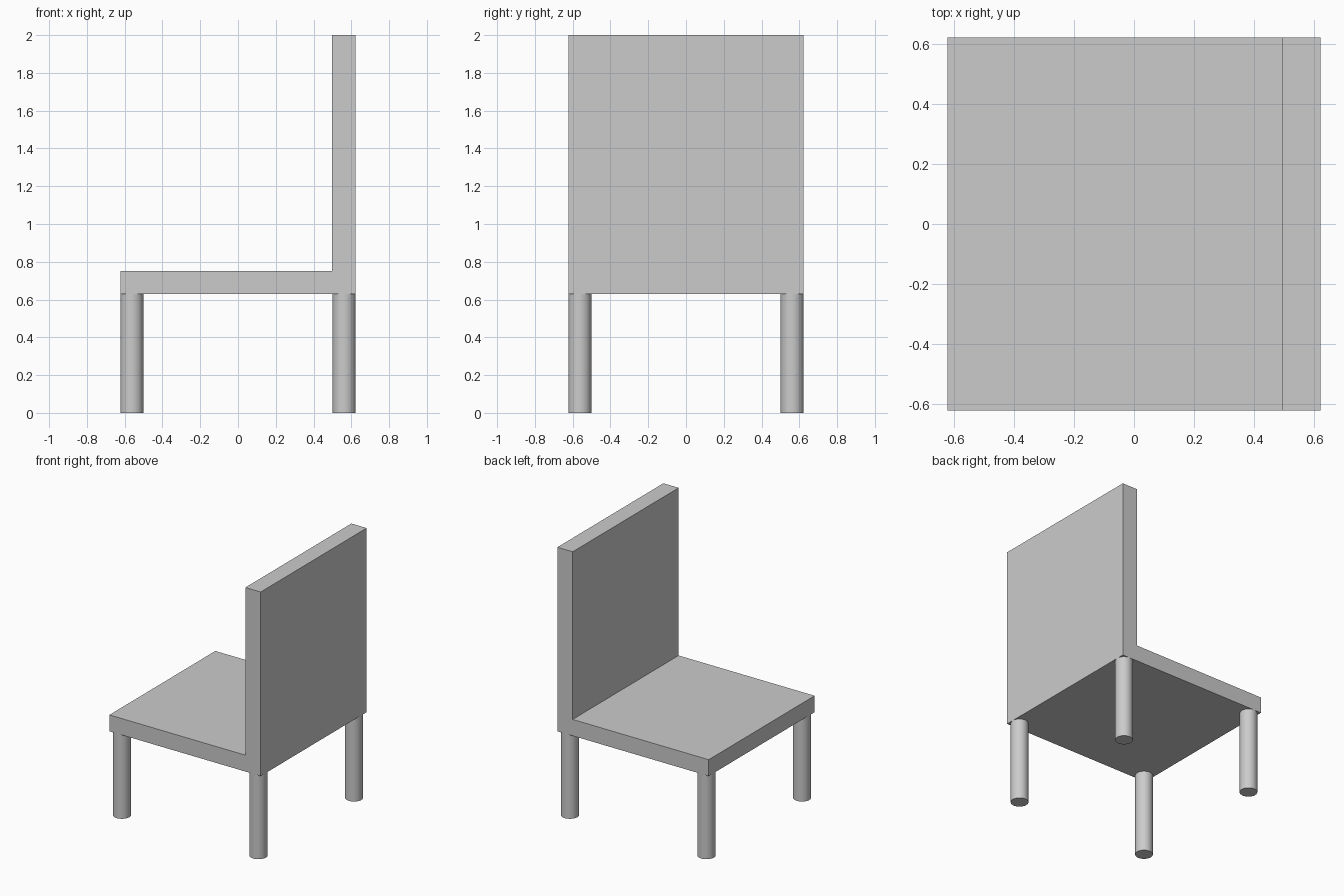
import bpy, bmesh

if "Cube" in bpy.data.objects:
    bpy.data.objects.remove(bpy.data.objects["Cube"])

HALF = 0.623           # half width and depth of the chair
BOTTOM, SEAT_TOP, TOP = 0.63, 0.752, 2.0
BACK_X = 0.497         # front face of the backrest
LEG_R = 0.061


def extrude_profile(name, profile, y0, y1):
    """Solid made from an x-z outline extruded along y."""
    bm = bmesh.new()
    face = bm.faces.new([bm.verts.new((x, y0, z)) for x, z in profile])
    ext = bmesh.ops.extrude_face_region(bm, geom=[face])
    moved = [g for g in ext["geom"] if isinstance(g, bmesh.types.BMVert)]
    bmesh.ops.translate(bm, verts=moved, vec=(0, y1 - y0, 0))
    bmesh.ops.recalc_face_normals(bm, faces=bm.faces)
    mesh = bpy.data.meshes.new(name)
    bm.to_mesh(mesh)
    bm.free()
    obj = bpy.data.objects.new(name, mesh)
    bpy.context.collection.objects.link(obj)
    return obj


def add_leg(name, x, y):
    """Round leg from the floor to the underside of the seat."""
    bpy.ops.mesh.primitive_cylinder_add(
        vertices=48, radius=LEG_R, depth=BOTTOM, location=(x, y, BOTTOM / 2))
    leg = bpy.context.object
    leg.name = name
    bpy.ops.object.shade_smooth_by_angle()


# Seat and backrest: one continuous L-shaped slab
extrude_profile("seat_and_backrest", [
    (-HALF, BOTTOM), (HALF, BOTTOM), (HALF, TOP),
    (BACK_X, TOP), (BACK_X, SEAT_TOP), (-HALF, SEAT_TOP)], -HALF, HALF)

# Four legs, flush with the seat edges at each corner
corner = HALF - LEG_R
for x_name, sx in (("front", -1), ("back", 1)):
    for y_name, sy in (("right", 1), ("left", -1)):
        add_leg(f"{x_name}_{y_name}_leg", sx * corner, sy * corner)
